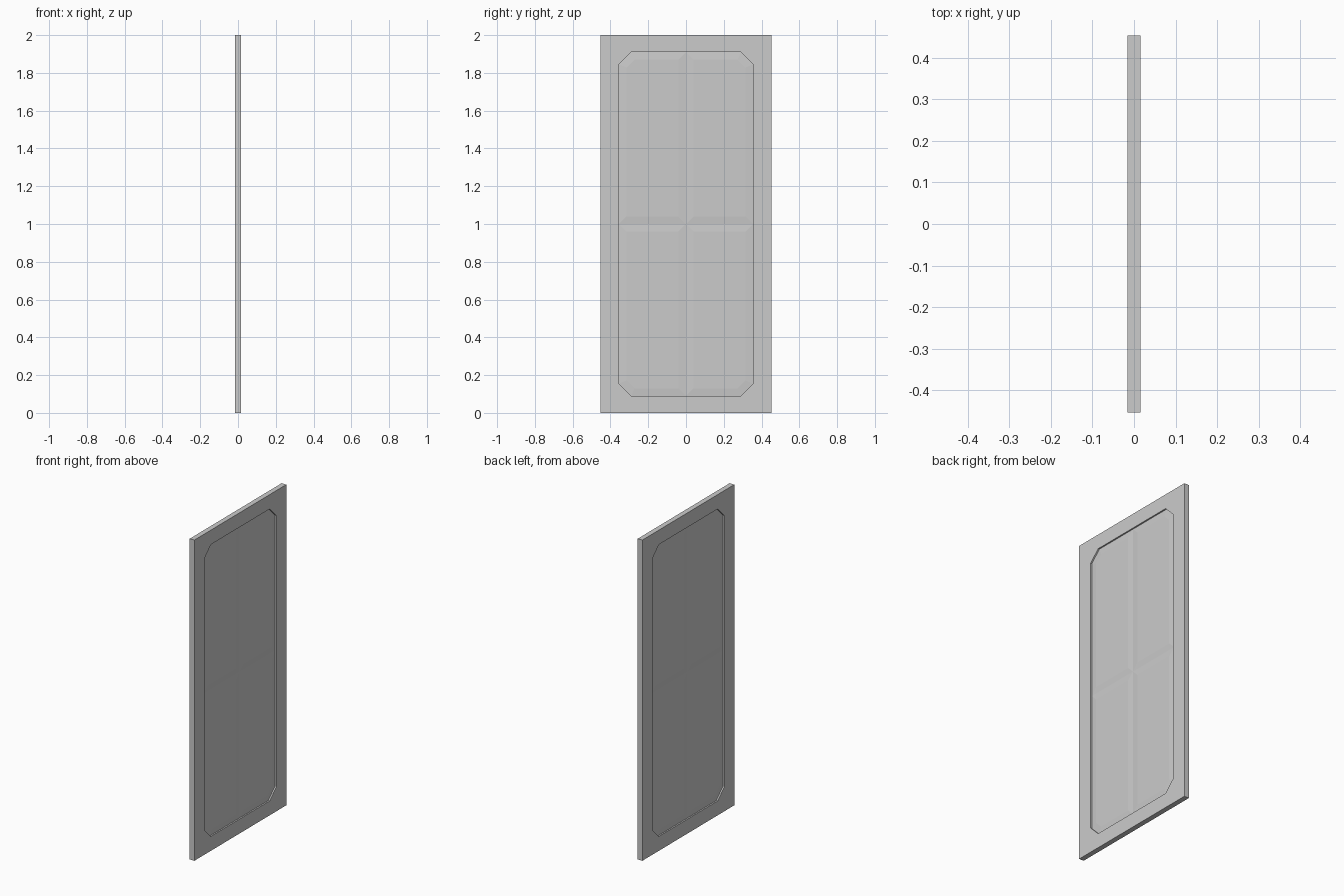
import bpy, bmesh

if "Cube" in bpy.data.objects:
    bpy.data.objects.remove(bpy.data.objects["Cube"])

HALF_T, HALF_W, HALF_H = 0.016, 0.453, 1.0    # door half sizes
OPEN_W, OPEN_H, CHAMFER = 0.355, 0.91, 0.065  # opening half sizes and corner cut
PANEL_X, INSET, RAISE = 0.007, 0.04, 0.003    # recessed panel depth and relief


def make_object(name, bm):
    mesh = bpy.data.meshes.new(name)
    bm.to_mesh(mesh)
    bm.free()
    obj = bpy.data.objects.new(name, mesh)
    obj.location.z = HALF_H
    bpy.context.collection.objects.link(obj)
    return obj


# Frame: rectangular slab with a chamfered opening
bm = bmesh.new()
outer, inner = [], []
for sy, sz in ((1, 1), (-1, 1), (-1, -1), (1, -1)):
    outer.append(bm.verts.new((-HALF_T, sy * HALF_W, sz * HALF_H)))
    cut = [(sy * OPEN_W, sz * (OPEN_H - CHAMFER)),
           (sy * (OPEN_W - CHAMFER), sz * OPEN_H)]
    if sy * sz < 0:
        cut.reverse()
    inner += [bm.verts.new((-HALF_T, y, z)) for y, z in cut]
for i in range(4):
    bm.faces.new((outer[i], inner[2 * i + 1], inner[2 * i]))
    bm.faces.new((outer[i], outer[(i + 1) % 4],
                  inner[(2 * i + 2) % 8], inner[2 * i + 1]))
solid = bmesh.ops.extrude_face_region(bm, geom=bm.faces[:])
bmesh.ops.translate(bm, vec=(2 * HALF_T, 0, 0),
                    verts=[v for v in solid["geom"] if isinstance(v, bmesh.types.BMVert)])
bmesh.ops.recalc_face_normals(bm, faces=bm.faces[:])
make_object("door_frame", bm)

# Recessed panel: one softly raised quarter, mirrored to four quarters and both sides
bm = bmesh.new()
quarter = [(0, 0), (OPEN_W, 0), (OPEN_W, OPEN_H - CHAMFER),
           (OPEN_W - CHAMFER, OPEN_H), (0, OPEN_H)]
face = bm.faces.new([bm.verts.new((PANEL_X, y, z)) for y, z in quarter])
face.normal_update()
bmesh.ops.inset_region(bm, faces=[face], thickness=INSET, depth=RAISE,
                       use_boundary=True, use_even_offset=True)
panel = make_object("door_panel", bm)
mirror = panel.modifiers.new("Mirror", "MIRROR")
mirror.use_axis = (True, True, True)
